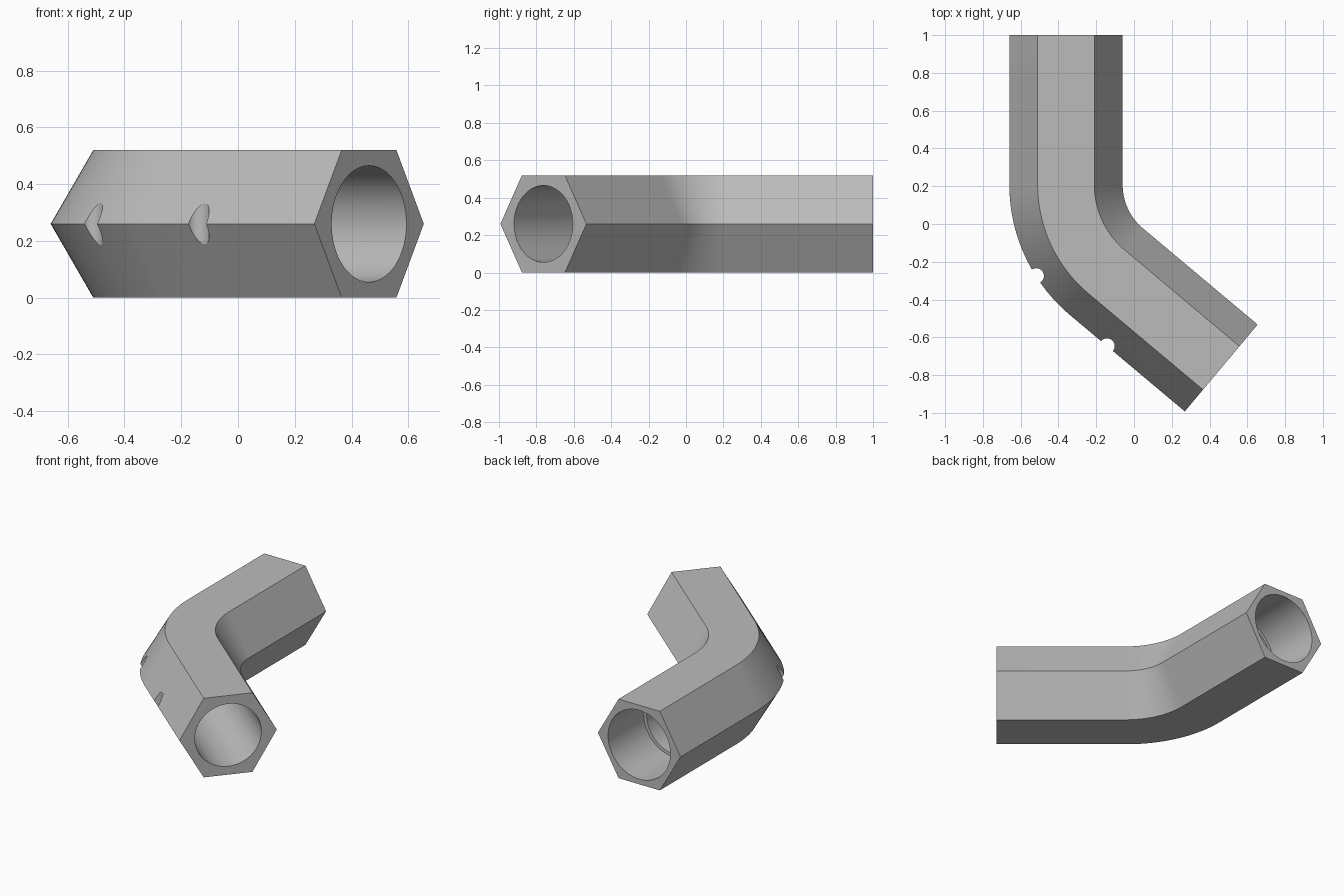
import bpy, bmesh
from math import sin, cos, tan, pi, radians
from mathutils import Vector

cube = bpy.data.objects.get("Cube")
if cube:
    bpy.data.objects.remove(cube, do_unlink=True)

BEND = radians(50)
RADIUS = 0.6                         # centreline bend radius
AXIS_X, MID_Z = -0.36, 0.26
BEND_Y = 0.207                       # where the straight rear arm meets the bend
ARM = 0.793                          # straight length of each arm

metal = bpy.data.materials.new("grey metal")
metal.use_nodes = True
GREY = (0.5, 0.5, 0.5, 1)
metal.diffuse_color = GREY
metal.node_tree.nodes["Principled BSDF"].inputs["Base Color"].default_value = GREY


def bent_path(extra=0.0, steps=24):
    """Stations (position, heading) from the rear end, round the bend, to the front end."""
    centre = Vector((AXIS_X + RADIUS, BEND_Y, MID_Z))
    arc = []
    for i in range(steps + 1):
        a = BEND * i / steps
        arc.append((centre + RADIUS * Vector((-cos(a), -sin(a), 0)), a))
    start = (arc[0][0] + Vector((0, ARM + extra, 0)), 0)
    end = (arc[-1][0] + (ARM + extra) * Vector((sin(BEND), -cos(BEND), 0)), BEND)
    return [start] + arc + [end]


def sweep(name, path, radius, sides):
    """Sweep a regular polygon along the path and cap both ends."""
    bm = bmesh.new()
    rings = []
    for pos, a in path:
        side = Vector((cos(a), sin(a), 0))
        rings.append([bm.verts.new(pos + radius * (cos(2 * pi * k / sides) * side
                      + Vector((0, 0, sin(2 * pi * k / sides))))) for k in range(sides)])
    for r0, r1 in zip(rings, rings[1:]):
        for k in range(sides):
            n = (k + 1) % sides
            bm.faces.new((r0[k], r0[n], r1[n], r1[k]))
    bm.faces.new(rings[0])
    bm.faces.new(rings[-1])
    bmesh.ops.recalc_face_normals(bm, faces=bm.faces)
    mesh = bpy.data.meshes.new(name)
    bm.to_mesh(mesh)
    bm.free()
    obj = bpy.data.objects.new(name, mesh)
    mesh.materials.append(metal)
    bpy.context.collection.objects.link(obj)
    return obj


def cut(target, cutter):
    """Subtract the cutter from the target and discard it."""
    cutter.hide_render = True
    mod = target.modifiers.new("cut", 'BOOLEAN')
    mod.operation = 'DIFFERENCE'
    mod.solver = 'EXACT'
    mod.object = cutter
    bpy.context.view_layer.objects.active = target
    bpy.ops.object.modifier_apply(modifier=mod.name)
    bpy.data.objects.remove(cutter, do_unlink=True)


# Hexagonal bent body
body = sweep("bent_hex_tube", bent_path(), 0.3, 6)

# Round channel following the bend
cut(body, sweep("channel_cutter", bent_path(0.05), 0.205, 64))

# Slightly wider socket in the rear end
socket = [(Vector((AXIS_X, y, MID_Z)), 0) for y in (1.05, 0.63)]
cut(body, sweep("socket_cutter", socket, 0.226, 64))

# Two upright round notches in the outer corner
for x, y in ((-0.518, -0.275), (-0.143, -0.646)):
    bpy.ops.mesh.primitive_cylinder_add(vertices=32, radius=0.041, depth=0.4,
                                        location=(x, y, MID_Z))
    cut(body, bpy.context.object)

# Smooth the curved walls, keep the hexagon edges crisp
bpy.ops.object.select_all(action='DESELECT')
body.select_set(True)
bpy.context.view_layer.objects.active = body
bpy.ops.object.shade_smooth_by_angle(angle=radians(30))
